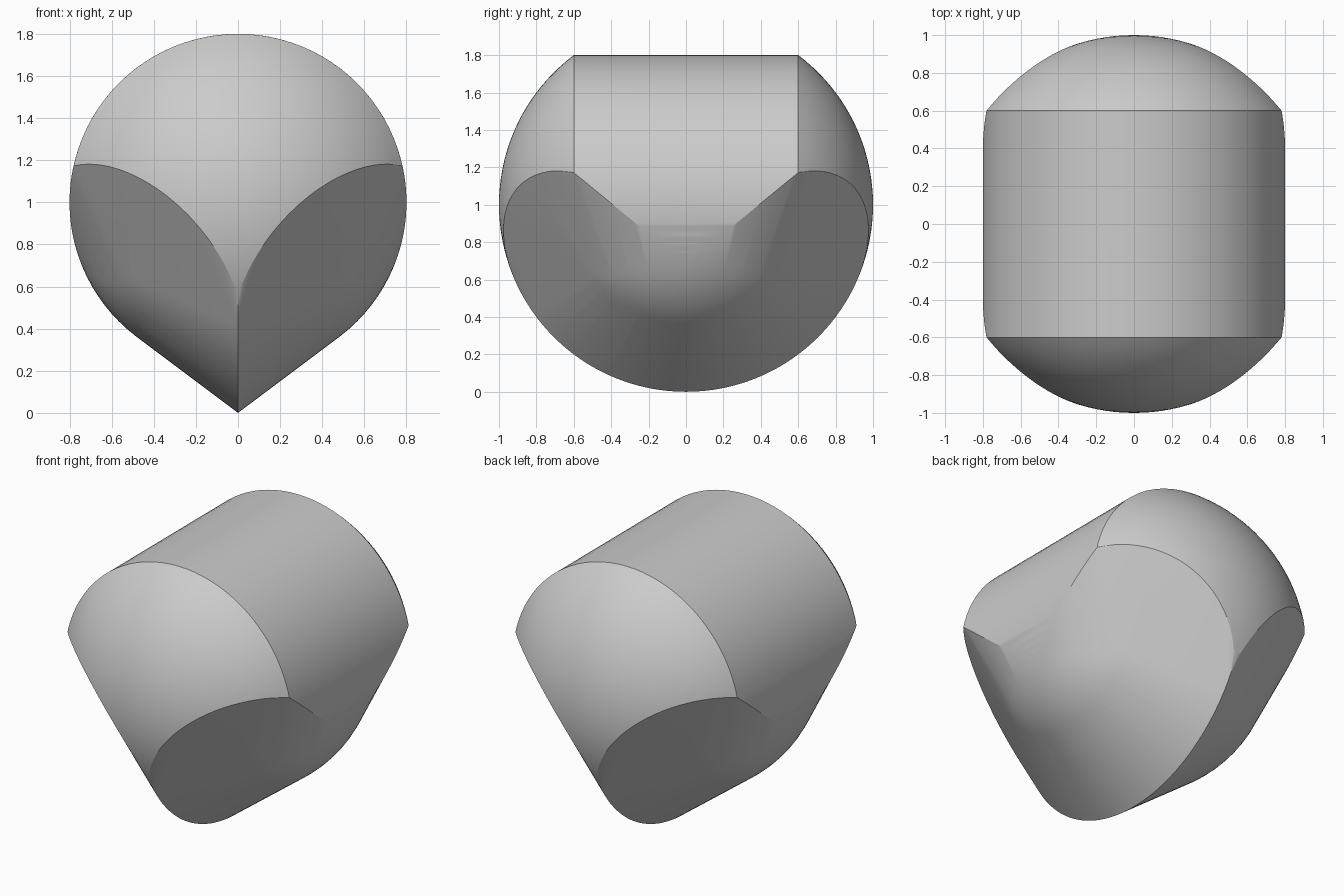
import bpy, bmesh, math
from mathutils import Vector, Matrix

cube = bpy.data.objects.get("Cube")
if cube:
    bpy.data.objects.remove(cube, do_unlink=True)

OUTER, INNER, RIM_Y = 1.0, 0.8, 0.6
along_y = Matrix.Rotation(math.pi / 2, 4, 'X')


def ball(radius, segments, rings):
    """Sphere with its poles on the y axis, centred on the origin."""
    b = bmesh.new()
    bmesh.ops.create_uvsphere(b, u_segments=segments, v_segments=rings,
                              radius=radius, matrix=along_y)
    return b


def cut(b, normal, distance):
    """Slice away everything beyond a plane."""
    n = Vector(normal).normalized()
    bmesh.ops.bisect_plane(b, geom=b.verts[:] + b.edges[:] + b.faces[:],
                           plane_co=n * distance, plane_no=n, clear_outer=True)


points = []

# Domed ends: outer sphere beyond the rims, trimmed by slanted planes below
for end in (-1, 1):
    dome = ball(OUTER, 96, 64)
    cut(dome, (0, -end, 0), -RIM_Y)
    for side in (-1, 1):
        cut(dome, (0.623 * side, 0.6 * end, -0.501), 0.76)
    points += [v.co.copy() for v in dome.verts if v.co.z > -0.5]
    dome.free()

# Round core that the lower flanks rest on
core = ball(INNER, 96, 48)
points += [v.co.copy() for v in core.verts]
core.free()

# Keel: lower arc of the outer circle, in the middle plane
for i in range(97):
    a = math.pi * (1 + i / 96)
    if math.sin(a) < -0.44:
        points.append(Vector((0, math.cos(a), math.sin(a))))

# Lower border of the barrel, falling from the rims to the middle
for i in range(-24, 25):
    y = RIM_Y * i / 24
    z = -0.32 + 0.82 * abs(y)
    x = math.sqrt(INNER ** 2 - z * z)
    points += [Vector((x, y, z)), Vector((-x, y, z))]

# Wrap all parts in one convex skin
bm = bmesh.new()
for p in points:
    bm.verts.new(p + Vector((0, 0, OUTER)))
bmesh.ops.remove_doubles(bm, verts=bm.verts[:], dist=0.002)
bmesh.ops.convex_hull(bm, input=bm.verts[:], use_existing_faces=False)
bmesh.ops.delete(bm, geom=[v for v in bm.verts if not v.link_faces], context='VERTS')
bmesh.ops.recalc_face_normals(bm, faces=bm.faces[:])
mesh = bpy.data.meshes.new("rounded_body")
bm.to_mesh(mesh)
bm.free()

body = bpy.data.objects.new("rounded_body", mesh)
bpy.context.collection.objects.link(body)

# Plain grey surface
grey = bpy.data.materials.new("light_grey")
grey.use_nodes = True
colour = (0.6, 0.6, 0.6, 1)
grey.diffuse_color = colour
grey.node_tree.nodes["Principled BSDF"].inputs["Base Color"].default_value = colour
mesh.materials.append(grey)

bpy.ops.object.select_all(action='DESELECT')
body.select_set(True)
bpy.context.view_layer.objects.active = body
bpy.ops.object.shade_smooth_by_angle(angle=math.radians(22))
